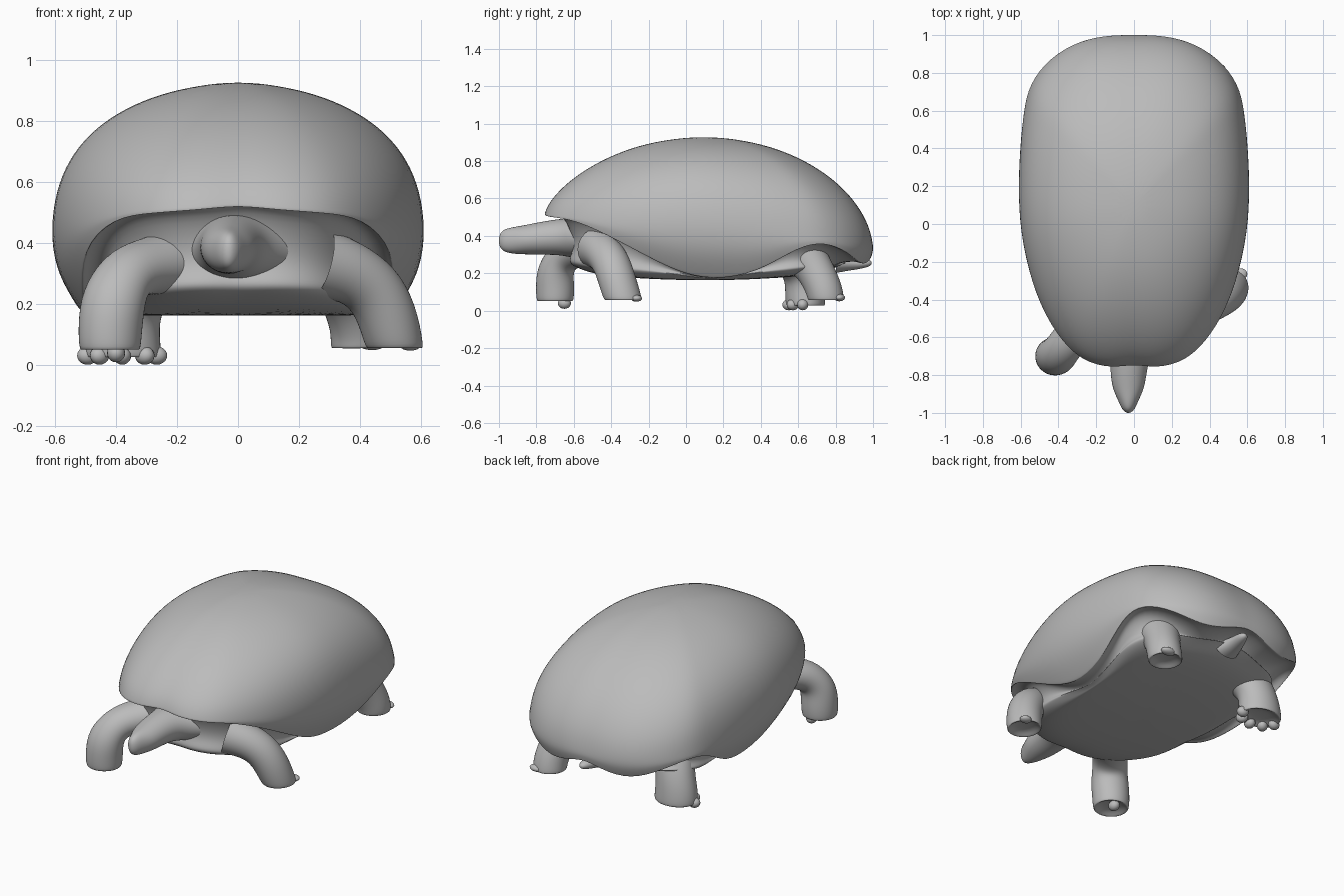
import bpy, math
from mathutils import Vector

cube = bpy.data.objects.get("Cube")
if cube:
    bpy.data.objects.remove(cube, do_unlink=True)

grey = bpy.data.materials.new("stone grey")
grey.use_nodes = True
grey.diffuse_color = (0.5, 0.5, 0.5, 1)
grey.node_tree.nodes["Principled BSDF"].inputs["Base Color"].default_value = (0.5, 0.5, 0.5, 1)


def loft(name, rings, start=None, end=None, levels=2):
    """Skin a list of equal closed rings, with optional end points."""
    n = len(rings[0])
    verts = [p for ring in rings for p in ring]
    faces = [(k * n + i, k * n + (i + 1) % n, (k + 1) * n + (i + 1) % n, (k + 1) * n + i)
             for k in range(len(rings) - 1) for i in range(n)]
    for tip, base, flip in ((start, 0, True), (end, (len(rings) - 1) * n, False)):
        if tip is not None:
            verts.append(tip)
            for i in range(n):
                a, b = base + i, base + (i + 1) % n
                faces.append((b, a, len(verts) - 1) if flip else (a, b, len(verts) - 1))
    mesh = bpy.data.meshes.new(name)
    mesh.from_pydata(verts, [], faces)
    mesh.materials.append(grey)
    mesh.shade_smooth()
    obj = bpy.data.objects.new(name, mesh)
    bpy.context.collection.objects.link(obj)
    sub = obj.modifiers.new("smooth", "SUBSURF")
    sub.levels = sub.render_levels = levels
    return obj


def limb(name, path, flat_end=True, sides=12):
    """Tube along path points (x, y, z, side radius, other radius), open at the root."""
    pts = [Vector(p[:3]) for p in path]
    rings = []

    def ring(c, side, other, ra, rb):
        return [c + side * ra * math.cos(t) + other * rb * math.sin(t)
                for t in (2 * math.pi * i / sides for i in range(sides))]

    for i, p in enumerate(path):
        tan = (pts[min(i + 1, len(pts) - 1)] - pts[max(i - 1, 0)]).normalized()
        if flat_end and i == len(pts) - 1:
            tan = Vector((0, 0, -1))
        side = Vector((1, 0, 0))
        side = (side - tan * side.dot(tan)).normalized()
        other = tan.cross(side)
        rings.append(ring(pts[i], side, other, p[3], p[4]))
        if flat_end and i == len(pts) - 1:   # hollowed sole
            rings.append(ring(pts[i], side, other, p[3] * .9, p[4] * .9))
            rings.append(ring(pts[i] + Vector((0, 0, .02)), side, other, p[3] * .6, p[4] * .6))
    end = pts[-1] + (Vector((0, 0, .025)) if flat_end else tan * path[-1][3] * .3)
    return loft(name, rings, end=end)


def blob(name, loc, scale, turn=0):
    bpy.ops.mesh.primitive_uv_sphere_add(segments=16, ring_count=10, location=loc,
                                         rotation=(0, 0, turn))
    obj = bpy.context.object
    obj.name = name
    obj.scale = scale
    obj.data.materials.append(grey)
    obj.data.shade_smooth()
    return obj


# Shell outline from front to back: half width, y, height of the rim
half = [(0, -.74, .525), (.12, -.765, .51), (.28, -.725, .50), (.41, -.59, .485),
        (.525, -.38, .38), (.6, -.1, .21), (.62, .15, .16), (.608, .42, .20),
        (.585, .60, .34), (.555, .74, .37), (.45, .88, .31), (.29, .977, .235),
        (.12, 1.004, .27), (0, 1.0, .31)]
outline = half + [(-x, y, z) for x, y, z in half[-2:0:-1]]
mid_y, top = .1, .928


def place(x, y, f, z):
    return Vector((x * f, mid_y + (y - mid_y) * f, z))


def widest(y, rim):
    return max(.42 - (y - mid_y) * .08, rim + .01)


body = []
for deg in (82, 70, 58, 46, 35, 24, 12, 0):
    ring, a = [], math.radians(deg)
    for x, y, rim in outline:
        w = widest(y, rim)
        t = (y - mid_y) / .9
        # Fuller flanks, straighter slope at front and back
        flank = .3 * (x / .61) ** 2 * max(0, 1 - (t / .75) ** 2)
        e = 2 / (2.03 + (flank - (.5 if t < 0 else .2) * t * t) * math.cos(a))
        ring.append(place(x, y, math.cos(a) ** e, w + (top - w) * math.sin(a) ** e))
    body.append(ring)


def tuck(y, rim, part):
    d = (widest(y, rim) - rim) * part
    return 1 - 3.0 * d * d, widest(y, rim) - d


for part in (.5, .96, 1):
    body.append([place(x, y, *tuck(y, r, part)) for x, y, r in outline])


def floor(y):
    return .163 + .06 * ((y - mid_y) / .9) ** 2


# Lip underside, recessed skin and belly plate; drop runs from lip to plate
for f, up, drop in ((.985, .003, 0), (.95, .012, 0), (.88, .01, .05), (.825, 0, .45),
                    (.825, 0, .72), (.85, 0, .9), (.84, 0, 1), (.78, -.025, 1)):
    body.append([place(x, y, tuck(y, r, 1)[0] * f,
                       max(r + (min(r, floor(y) + .03) - r) * drop + up, floor(y)))
                 for x, y, r in outline])
for f in (.65, .35):
    body.append([place(x, y, f, floor(mid_y + (y - mid_y) * f)) for x, y, r in outline])
loft("shell_and_belly", body, start=Vector((0, mid_y, top)), end=Vector((0, mid_y, floor(mid_y))))

# Neck and head
limb("head_and_neck", [(0, -.53, .38, .22, .11), (-.01, -.61, .39, .15, .11),
                       (-.02, -.68, .395, .11, .10), (-.03, -.79, .385, .1, .09),
                       (-.03, -.87, .378, .088, .08), (-.03, -.93, .375, .058, .074),
                       (-.03, -.98, .375, .036, .06), (-.03, -.997, .375, .016, .032)],
     flat_end=False)

# Legs, each in its own stride position
limb("front_right_leg", [(-.22, -.48, .335, .12, .11), (-.30, -.56, .325, .11, .095),
                         (-.37, -.65, .3, .1, .095), (-.41, -.70, .22, .112, .105),
                         (-.42, -.70, .12, .11, .108), (-.42, -.70, .05, .105, .103)])
limb("front_left_leg", [(.27, -.47, .335, .12, .12), (.36, -.44, .31, .11, .105),
                        (.44, -.4, .26, .105, .105), (.49, -.37, .17, .105, .105),
                        (.515, -.335, .055, .1, .108)])
limb("rear_left_leg", [(.33, .61, .32, .13, .13), (.36, .67, .25, .11, .11),
                       (.385, .71, .18, .1, .102), (.40, .74, .11, .1, .102),
                       (.40, .75, .055, .1, .102)])
limb("rear_right_leg", [(-.31, .57, .29, .14, .12), (-.35, .61, .23, .12, .108),
                        (-.37, .63, .16, .12, .105), (-.38, .635, .09, .13, .11),
                        (-.38, .64, .025, .135, .11)])

# Toes and claws
for i in range(5):
    a = math.radians(-170 + i * 40)
    blob("rear_right_toe", (-.38 + .115 * math.cos(a), .64 + .09 * math.sin(a), .032),
         (.035, .03, .03), a)
blob("front_right_claw", (-.40, -.65, .04), (.03, .035, .03))
blob("front_left_claw", (.565, -.265, .066), (.035, .03, .018))
blob("rear_left_claw", (.44, .82, .07), (.045, .03, .02))

# Tail
limb("tail", [(0, .80, .25, .08, .05), (0, .87, .255, .055, .042), (.01, .92, .255, .04, .035),
              (.02, .97, .255, .03, .024), (.02, .99, .255, .014, .012)], flat_end=False)
